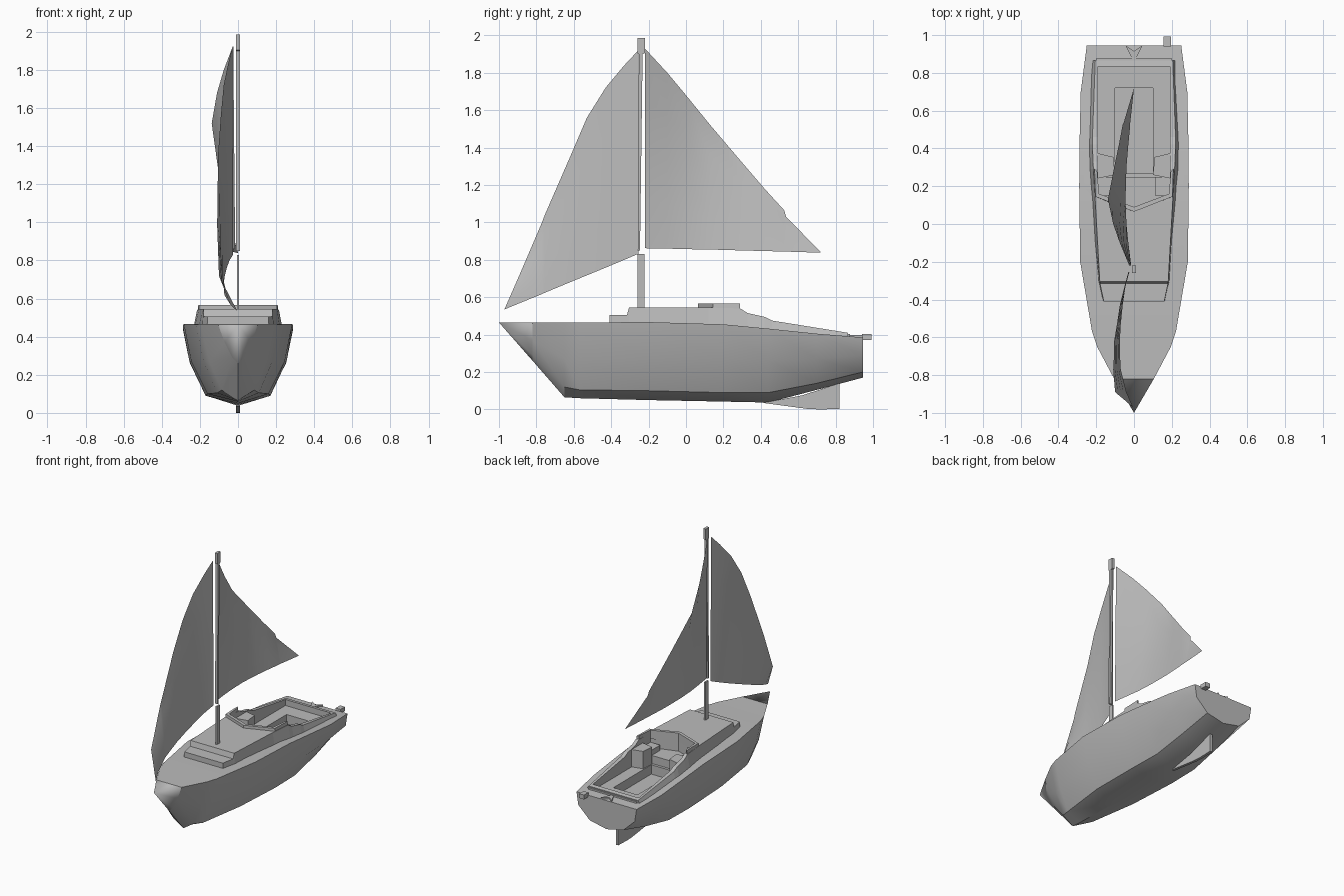
import bpy, bmesh

cube = bpy.data.objects.get("Cube")
if cube:
    bpy.data.objects.remove(cube, do_unlink=True)

grey = bpy.data.materials.new("plain grey")
grey.use_nodes = True
grey.diffuse_color = (0.5, 0.5, 0.5, 1)
grey.node_tree.nodes["Principled BSDF"].inputs["Base Color"].default_value = (0.5, 0.5, 0.5, 1)


def loft(name, rings, ring_closed=True, caps=True, smooth=0):
    """Skin a list of rings that all have the same number of points."""
    bm = bmesh.new()
    vs = [[bm.verts.new(p) for p in ring] for ring in rings]
    n = len(rings[0])
    for a, b in zip(vs, vs[1:]):
        for i in range(n if ring_closed else n - 1):
            j = (i + 1) % n
            bm.faces.new((a[i], a[j], b[j], b[i]))
    if caps:
        bm.faces.new(vs[0])
        bm.faces.new(vs[-1])
    bmesh.ops.remove_doubles(bm, verts=bm.verts, dist=1e-5)
    bmesh.ops.recalc_face_normals(bm, faces=bm.faces)
    mesh = bpy.data.meshes.new(name)
    bm.to_mesh(mesh)
    bm.free()
    mesh.materials.append(grey)
    ob = bpy.data.objects.new(name, mesh)
    bpy.context.collection.objects.link(ob)
    if smooth:
        bpy.ops.object.select_all(action='DESELECT')
        ob.select_set(True)
        bpy.context.view_layer.objects.active = ob
        bpy.ops.object.shade_smooth_by_angle(angle=smooth)
    return ob


def box(name, x0, x1, y0, y1, z0, z1):
    return loft(name, [[(x0, y0, z), (x1, y0, z), (x1, y1, z), (x0, y1, z)] for z in (z0, z1)])


def mirrored(half):
    """Close a half section across the centre line."""
    return half + [(-x, y, z) for x, y, z in reversed(half) if x > 0]


def cut(ob, cutter):
    mod = ob.modifiers.new("cut", 'BOOLEAN')
    mod.operation = 'DIFFERENCE'
    mod.solver = 'EXACT'
    mod.object = cutter
    bpy.context.view_layer.objects.active = ob
    bpy.ops.object.modifier_apply(modifier=mod.name)


# Hull: y, then half width and height of sheer, side and chine, then keel height
stations = [
    (-0.82, .105, .465, .07, .37, .03, .29, .26),
    (-0.65, .195, .465, .15, .27, .085, .12, .065),
    (-0.57, .222, .465, .18, .27, .11, .105, .06),
    (-0.2, .285, .467, .245, .27, .16, .10, .05),
    (0.2, .29, .455, .255, .27, .17, .09, .042),
    (0.44, .288, .432, .252, .26, .165, .09, .037),
    (0.7, .282, .405, .25, .27, .155, .14, .105),
    (0.945, .25, .385, .235, .29, .14, .20, .17),
]
rings = [mirrored([(a, y, za), (b, y, zb), (c, y, zc), (0, y, k)])
         for y, a, za, b, zb, c, zc, k in stations]
bow = [(0, -1, .465)] * 7
bm_rings = [bow] + rings
# The bow point collapses, so the stem section is skinned on its own fan
hull = loft("hull", rings, smooth=0.6)
bm = bmesh.new()
bm.from_mesh(hull.data)
bow_cap = min(bm.faces, key=lambda f: f.calc_center_median().y)
bmesh.ops.poke(bm, faces=[bow_cap])
tip = min((v for v in bm.verts if abs(v.co.y + .82) < .001 and len(v.link_edges) == 7),
          key=lambda v: abs(v.co.x))
tip.co = (0, -1, .465)
bmesh.ops.recalc_face_normals(bm, faces=bm.faces)
bm.to_mesh(hull.data)
bm.free()

# Coachroof running aft into the cockpit coaming: y, base and top half width, top
roof = [
    (-0.41, .165, .16, .505), (-0.315, .19, .18, .506), (-0.305, .192, .181, .545),
    (0.12, .23, .205, .545), (0.29, .245, .215, .54), (0.33, .247, .217, .515),
    (0.42, .25, .22, .495), (0.46, .248, .22, .475), (0.865, .225, .205, .41),
]
cabin = loft("cabin_and_coaming",
             [[(b, y, .38), (t, y, h), (-t, y, h), (-b, y, .38)] for y, b, t, h in roof])

# Cockpit, companionway and foot well recesses
cutters = [
    box("cockpit_cutter", -.19, .19, .25, .835, .37, .7),
    box("well_cutter", -.1, .1, .27, .72, .30, .6),
    loft("companionway_cutter",
         [[(-.19, .3, z), (-.19, .15, z), (0, .09, z), (.19, .15, z), (.19, .3, z)]
          for z in (.43, .7)]),
]
for cutter in cutters:
    cut(hull, cutter)
    cut(cabin, cutter)
for cutter in cutters:
    bpy.data.objects.remove(cutter, do_unlink=True)

# Seat blocks on both sides of the entry
for side, sx in (("left", 1), ("right", -1)):
    loft(side + "_seat_block",
         [[(sx * .1, .26, z), (sx * .2, .24, z), (sx * .215, .38, z), (sx * .11, .355, z)]
          for z in (.36, .5)])
    box(side + "_seat_step", *sorted((sx * .11, sx * .195)), .15, .25, .42, .47)

# Vee-shaped windscreen with arms sweeping aft
outer = [(-.215, .29), (-.21, .145), (0, .065), (.21, .145), (.215, .29)]
inner = [(-.195, .28), (-.185, .16), (0, .09), (.185, .16), (.195, .28)]
loft("windscreen",
     [[(xo, yo, .5), (xo * .97, yo, .566), (xi, yi, .566), (xi, yi, .5)]
      for (xo, yo), (xi, yi) in zip(outer, inner)])

# Aft deck fittings
loft("tiller_bracket",
     [[(-.045, .945, z), (-.008, .87, z), (.008, .87, z), (.045, .945, z), (0, .915, z)]
      for z in (.37, .398)])
box("aft_deck_rail", -.2, .2, .866, .876, .37, .403)
box("stern_bracket", .155, .195, .94, .992, .37, .403)

# Rudder blade
blade = [(.41, .035), (.65, .003), (.72, 0), (.82, .003), (.82, .14), (.62, .075)]
loft("rudder", [[(x, y, z) for y, z in blade] for x in (-.01, .01)])

# Mast in two lengths
box("lower_mast", -.006, .006, -.26, -.222, .53, .83)
loft("upper_mast",
     [[(-.01, a, z), (.01, a, z), (.01, b, z), (-.01, b, z)]
      for a, b, z in ((-.258, -.246, .85), (-.252, -.232, 1.9),
                      (-.26, -.22, 1.905), (-.26, -.22, 1.985))])


def sail(name, columns):
    """Each column: y, upper z and x, lower z and x."""
    rows = 4
    loft(name,
         [[(xt + (xb - xt) * i / rows, y, zt + (zb - zt) * i / rows) for i in range(rows + 1)]
          for y, zt, xt, zb, xb in columns],
         ring_closed=False, caps=False, smooth=0.6)


sail("main_sail", [
    (-.22, 1.93, -.025, .862, -.015), (-.1, 1.80, -.075, .86, -.03),
    (.0, 1.68, -.11, .857, -.04), (.13, 1.52, -.138, .855, -.045),
    (.3, 1.32, -.105, .85, -.04), (.42, 1.18, -.08, .847, -.03),
    (.525, 1.065, -.06, .844, -.02), (.535, 1.03, -.055, .844, -.02),
    (.72, .842, 0, .838, 0),
])
sail("head_sail", [
    (-.97, .537, -.005, .535, -.005), (-.89, .72, -.1, .568, -.04),
    (-.77, 1.0, -.11, .617, -.07), (-.755, 1.04, -.108, .624, -.072),
    (-.62, 1.35, -.105, .68, -.075), (-.53, 1.56, -.09, .717, -.07),
    (-.43, 1.72, -.075, .758, -.06), (-.33, 1.84, -.05, .80, -.045),
    (-.255, 1.92, -.03, .832, -.025),
])
